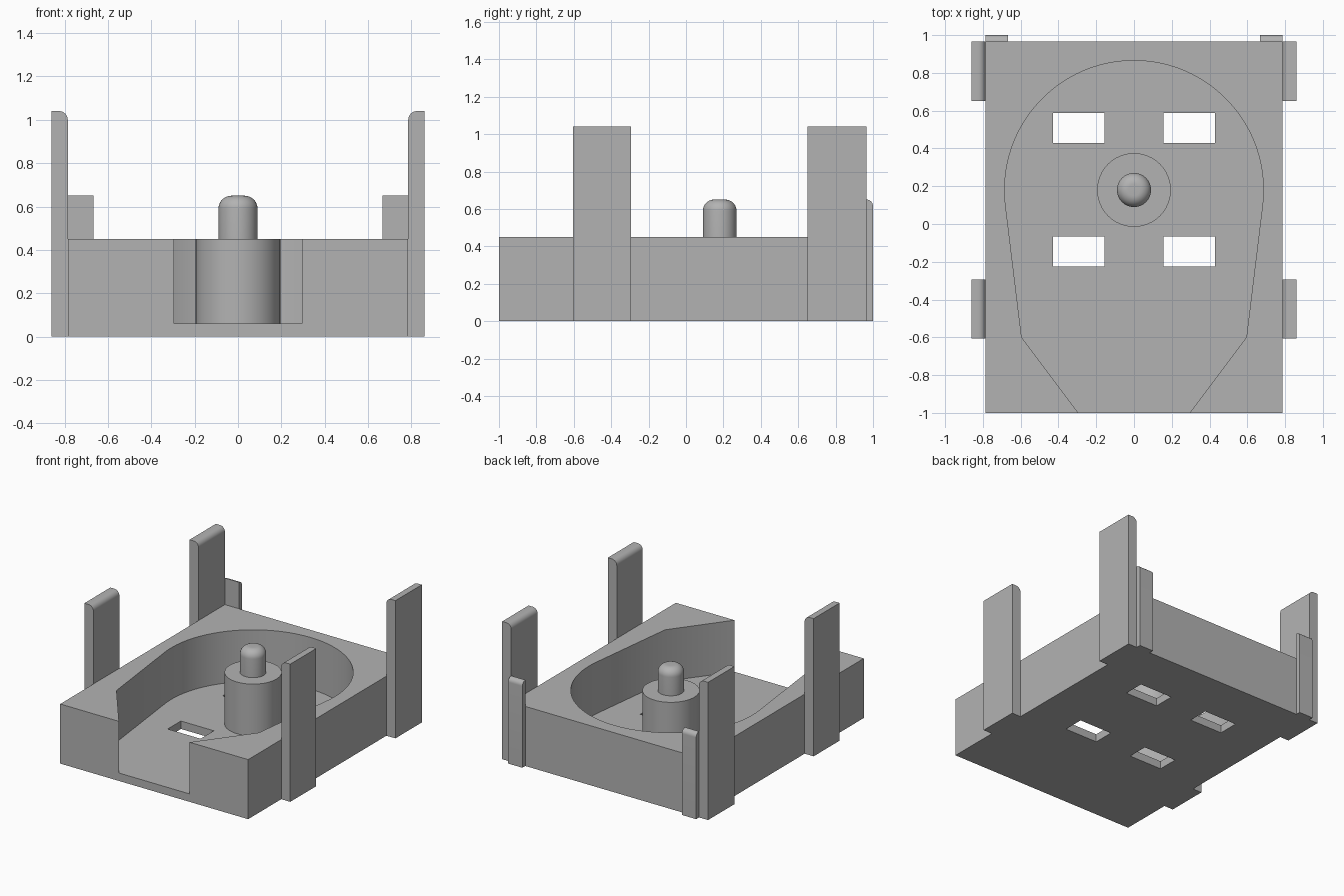
import bpy
import bmesh
from math import sin, cos, pi, radians
from mathutils import Vector

if "Cube" in bpy.data.objects:
    bpy.data.objects.remove(bpy.data.objects["Cube"])

grey = bpy.data.materials.new("plain grey")
grey.use_nodes = True
colour = (0.45, 0.45, 0.45, 1)
grey.diffuse_color = colour
grey.node_tree.nodes["Principled BSDF"].inputs["Base Color"].default_value = colour


def finish(name, bm):
    bmesh.ops.recalc_face_normals(bm, faces=bm.faces)
    mesh = bpy.data.meshes.new(name)
    bm.to_mesh(mesh)
    bm.free()
    mesh.materials.append(grey)
    ob = bpy.data.objects.new(name, mesh)
    bpy.context.collection.objects.link(ob)
    return ob


def prism(name, points, offset):
    """Extrude a closed 3D outline by an offset vector."""
    bm = bmesh.new()
    face = bm.faces.new([bm.verts.new(p) for p in points])
    new = bmesh.ops.extrude_face_region(bm, geom=[face])["geom"]
    moved = [v for v in new if isinstance(v, bmesh.types.BMVert)]
    bmesh.ops.translate(bm, verts=moved, vec=offset)
    return finish(name, bm)


def box(name, x0, x1, y0, y1, z0, z1):
    outline = [(x0, y0, z0), (x1, y0, z0), (x1, y1, z0), (x0, y1, z0)]
    return prism(name, outline, Vector((0, 0, z1 - z0)))


def arc(cx, cy, r, start, end, steps):
    angles = [radians(start + (end - start) * i / steps) for i in range(steps + 1)]
    return [(cx + r * cos(a), cy + r * sin(a)) for a in angles]


def smooth(ob):
    bpy.ops.object.select_all(action="DESELECT")
    ob.select_set(True)
    bpy.context.view_layer.objects.active = ob
    bpy.ops.object.shade_smooth_by_angle(angle=radians(30))


def cut(ob, cutter):
    mod = ob.modifiers.new("cut", "BOOLEAN")
    mod.operation = "DIFFERENCE"
    mod.solver = "EXACT"
    mod.object = cutter
    bpy.context.view_layer.objects.active = ob
    bpy.ops.object.modifier_apply(modifier=mod.name)
    bpy.data.objects.remove(cutter)


HALF, TOP, FLOOR, CENTRE, BACK = 0.785, 0.45, 0.06, 0.18, 0.965

# Tray with a keyhole-shaped pocket open at the front
tray = box("tray", -HALF, HALF, -1, BACK, 0, TOP)
outline = arc(0, CENTRE, 0.685, -7, 187, 96)
outline += [(-0.595, -0.6), (-0.295, -1), (-0.295, -1.1),
            (0.295, -1.1), (0.295, -1), (0.595, -0.6)]
cut(tray, prism("pocket_cutter", [(x, y, FLOOR) for x, y in outline], Vector((0, 0, 1))))

# Four slots through the floor
for x in (-0.43, 0.155):
    for y in (-0.225, 0.43):
        cut(tray, box("slot_cutter", x, x + 0.275, y, y + 0.158, -0.1, 0.2))
smooth(tray)

# Central boss carrying a round-topped pin, as one turned part
profile = [(0, 0.03), (0.195, 0.03), (0.195, TOP), (0.09, TOP)]
profile += arc(0.03, 0.59, 0.06, 0, 90, 10) + [(0, 0.65)]
bm = bmesh.new()
verts = [bm.verts.new((r, 0, z)) for r, z in profile]
edges = [bm.edges.new(pair) for pair in zip(verts, verts[1:])]
bmesh.ops.spin(bm, geom=verts + edges, cent=(0, 0, 0), axis=(0, 0, 1),
               angle=2 * pi, steps=64, use_duplicate=False)
bmesh.ops.remove_doubles(bm, verts=bm.verts, dist=0.0001)
boss = finish("boss_and_pin", bm)
boss.location.y = CENTRE
smooth(boss)

# Tall side posts with the inner top edge rounded, and short rear tabs
for side, s in (("left", 1), ("right", -1)):
    for place, y0, y1 in (("front", -0.605, -0.295), ("rear", 0.65, BACK)):
        curve = arc(HALF + 0.04, 1.0, 0.04, 180, 90, 8)
        section = [(HALF, 0)] + curve + [(0.86, 1.04), (0.86, 0)]
        smooth(prism(f"{place}_{side}_post", [(s * x, y0, z) for x, z in section],
                     Vector((0, y1 - y0, 0))))
    curve = arc(BACK, 0.615, 0.035, 0, 90, 8)
    section = [(BACK, 0), (1.0, 0)] + curve
    smooth(prism(f"rear_{side}_tab", [(s * 0.667, y, z) for y, z in section],
                 Vector((s * (HALF - 0.667), 0, 0))))
